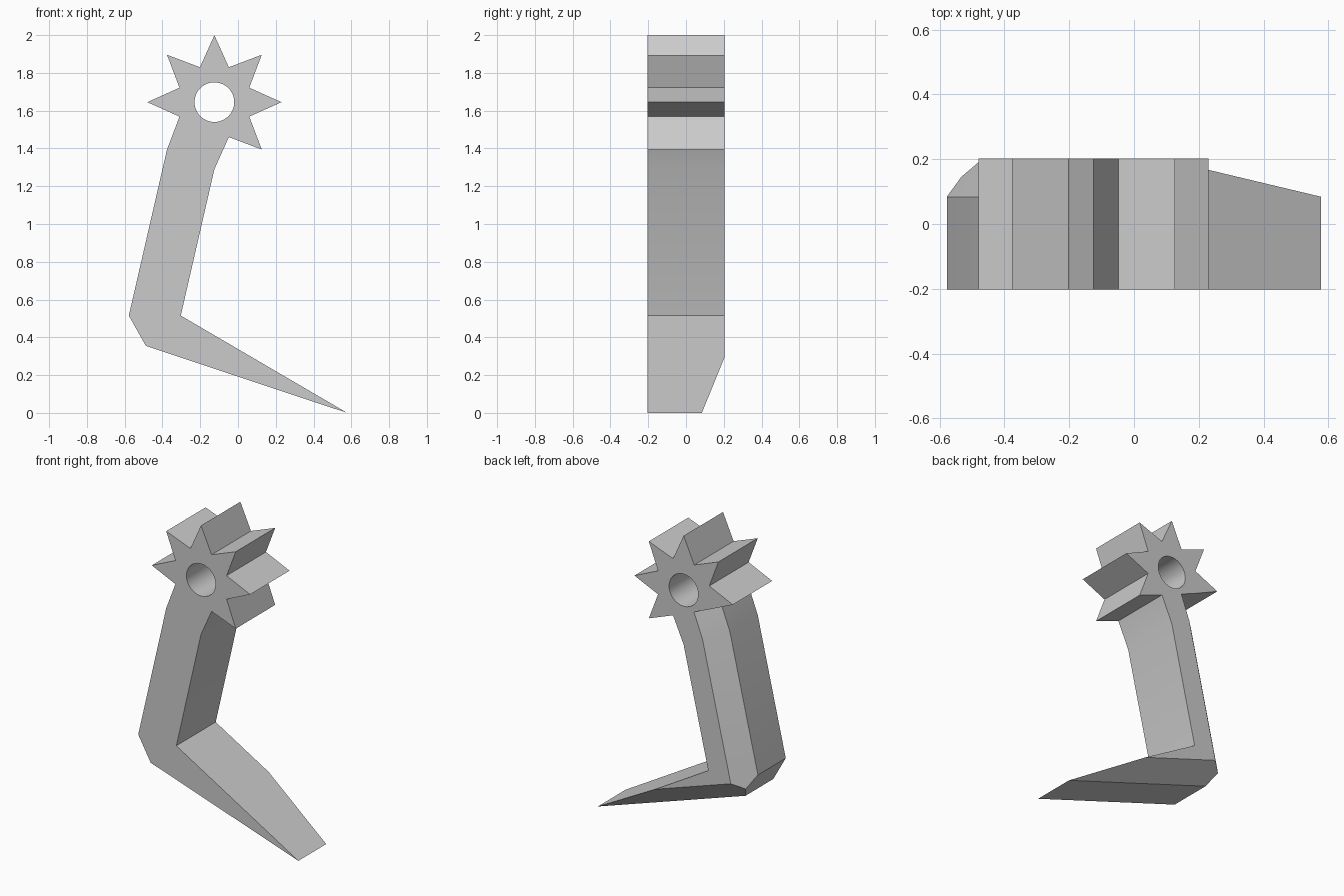
import bpy, bmesh, math
from mathutils import Vector

cube = bpy.data.objects.get("Cube")
if cube:
    bpy.data.objects.remove(cube)

HALF = 0.203          # half of the thickness
CHAMFER = 0.119       # width of the bevel on the back
HUB = Vector((-0.125, 0, 1.645))

grey = bpy.data.materials.new("plain grey")
grey.use_nodes = True
grey.diffuse_color = (0.6, 0.6, 0.6, 1)
grey.node_tree.nodes["Principled BSDF"].inputs["Base Color"].default_value = (0.6, 0.6, 0.6, 1)


def polar(radius, degrees):
    a = math.radians(degrees)
    return HUB + Vector((radius * math.cos(a), 0, radius * math.sin(a)))


def add_loop(bm, points):
    """Closed outline on the front plane."""
    vs = [bm.verts.new((p[0], -HALF, p[2])) for p in points]
    return [bm.edges.new((a, b)) for a, b in zip(vs, vs[1:] + vs[:1])]


def thicken(bm):
    """Extrude the front cap back to the rear plane."""
    ext = bmesh.ops.extrude_face_region(bm, geom=bm.faces[:], use_keep_orig=True)
    moved = [g for g in ext["geom"] if isinstance(g, bmesh.types.BMVert)]
    bmesh.ops.translate(bm, verts=moved, vec=(0, 2 * HALF, 0))


def finish(bm, name):
    bmesh.ops.recalc_face_normals(bm, faces=bm.faces[:])
    mesh = bpy.data.meshes.new(name)
    bm.to_mesh(mesh)
    bm.free()
    mesh.materials.append(grey)
    obj = bpy.data.objects.new(name, mesh)
    bpy.context.collection.objects.link(obj)
    bpy.ops.object.select_all(action='DESELECT')
    obj.select_set(True)
    bpy.context.view_layer.objects.active = obj
    bpy.ops.object.shade_smooth_by_angle(angle=math.radians(30))


# Toothed wheel with a round bore; the lower left side is left for the arm
star = [polar(0.2 if i % 2 else 0.355, i * 22.5)
        for i in range(16) if i not in (10, 11, 12)]
bore = [polar(0.105, i * 360 / 48) for i in range(48)]
bm = bmesh.new()
edges = add_loop(bm, star) + add_loop(bm, bore)
bmesh.ops.triangle_fill(bm, edges=edges, use_beauty=True, normal=(0, -1, 0))
thicken(bm)
finish(bm, "toothed_wheel")

# Bent arm ending in a pointed blade
notch_left, tip_left = polar(0.2, 202.5), polar(0.355, 225)
notch_right, tip_bottom = polar(0.2, 292.5), polar(0.355, 270)
elbow, heel = Vector((-0.578, 0, 0.515)), Vector((-0.488, 0, 0.355))
point, crook = Vector((0.578, 0, 0)), Vector((-0.303, 0, 0.515))
bm = bmesh.new()
outline = add_loop(bm, [notch_left, tip_left, elbow, heel, point,
                        crook, tip_bottom, notch_right])
bmesh.ops.edgeloop_fill(bm, edges=outline)
thicken(bm)

# Slanted cuts along the outer back edges
for a, b in ((notch_left, tip_left), (tip_left, elbow), (heel, point)):
    d = (b - a).normalized()
    outward = Vector((d.z, 0, -d.x))
    cut = bmesh.ops.bisect_plane(
        bm, geom=bm.verts[:] + bm.edges[:] + bm.faces[:], dist=1e-5,
        plane_co=(a.x, HALF - CHAMFER, a.z),
        plane_no=(outward + Vector((0, 1, 0))).normalized(), clear_outer=True)
    rim = [g for g in cut["geom_cut"]
           if isinstance(g, bmesh.types.BMEdge) and g.is_boundary]
    bmesh.ops.edgeloop_fill(bm, edges=rim)
finish(bm, "bent_arm_blade")
